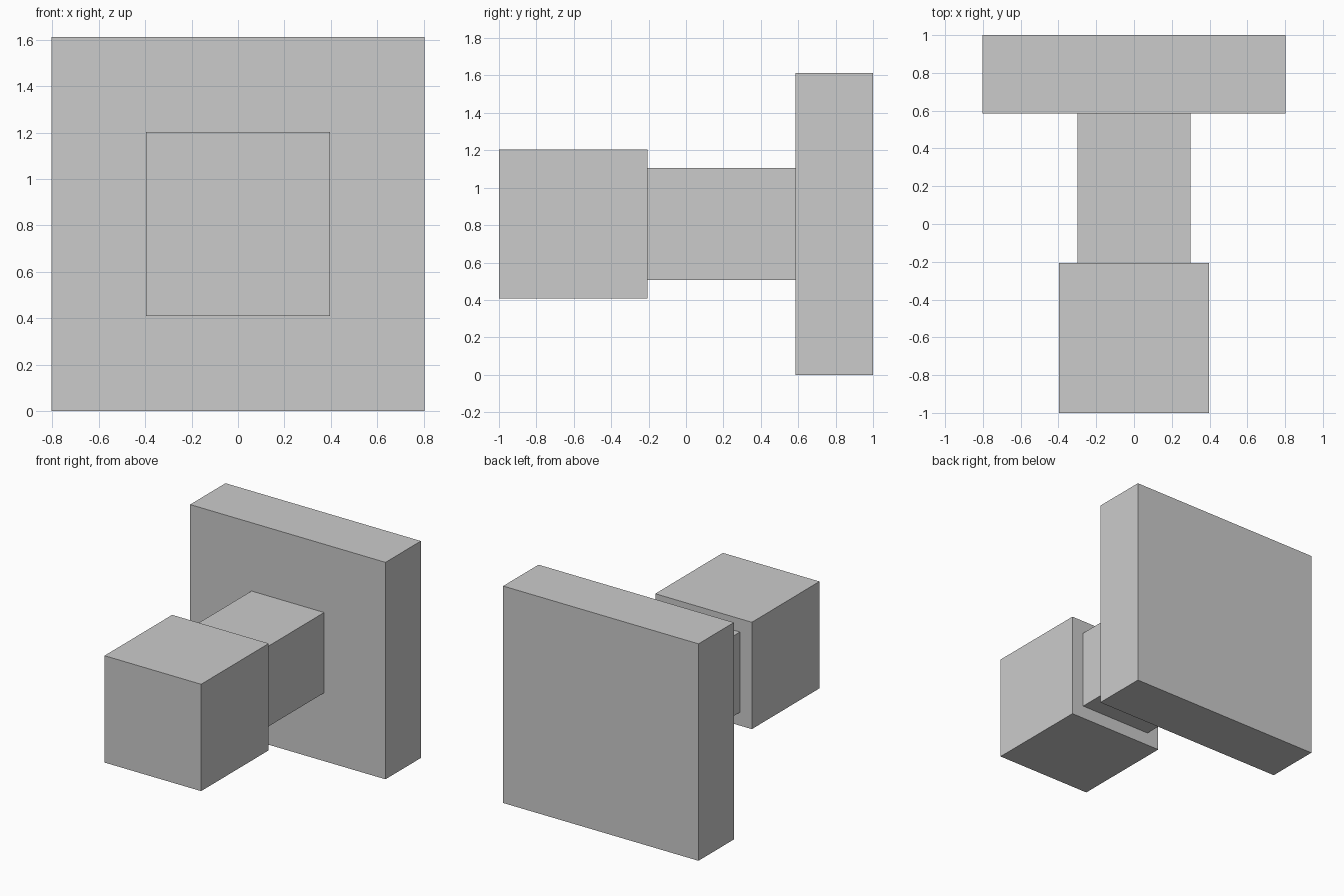
import bpy

if "Cube" in bpy.data.objects:
    bpy.data.objects.remove(bpy.data.objects["Cube"])

MID_Z = 0.806  # shared axis height of all three blocks


def block(name, width, y_front, y_back, height):
    """Box centred on the shared axis, spanning y_front to y_back."""
    bpy.ops.mesh.primitive_cube_add(size=1, location=(0, (y_front + y_back) / 2, MID_Z))
    obj = bpy.context.object
    obj.name = name
    obj.scale = (width, y_back - y_front, height)
    bpy.ops.object.transform_apply(location=False, rotation=False, scale=True)
    return obj


# Square plate at the back
block("back_plate", 1.606, 0.585, 1.0, 1.612)
# Narrower neck joining plate and head
block("neck", 0.597, -0.206, 0.585, 0.597)
# Cube-shaped head at the front
block("front_head", 0.794, -1.0, -0.206, 0.794)
